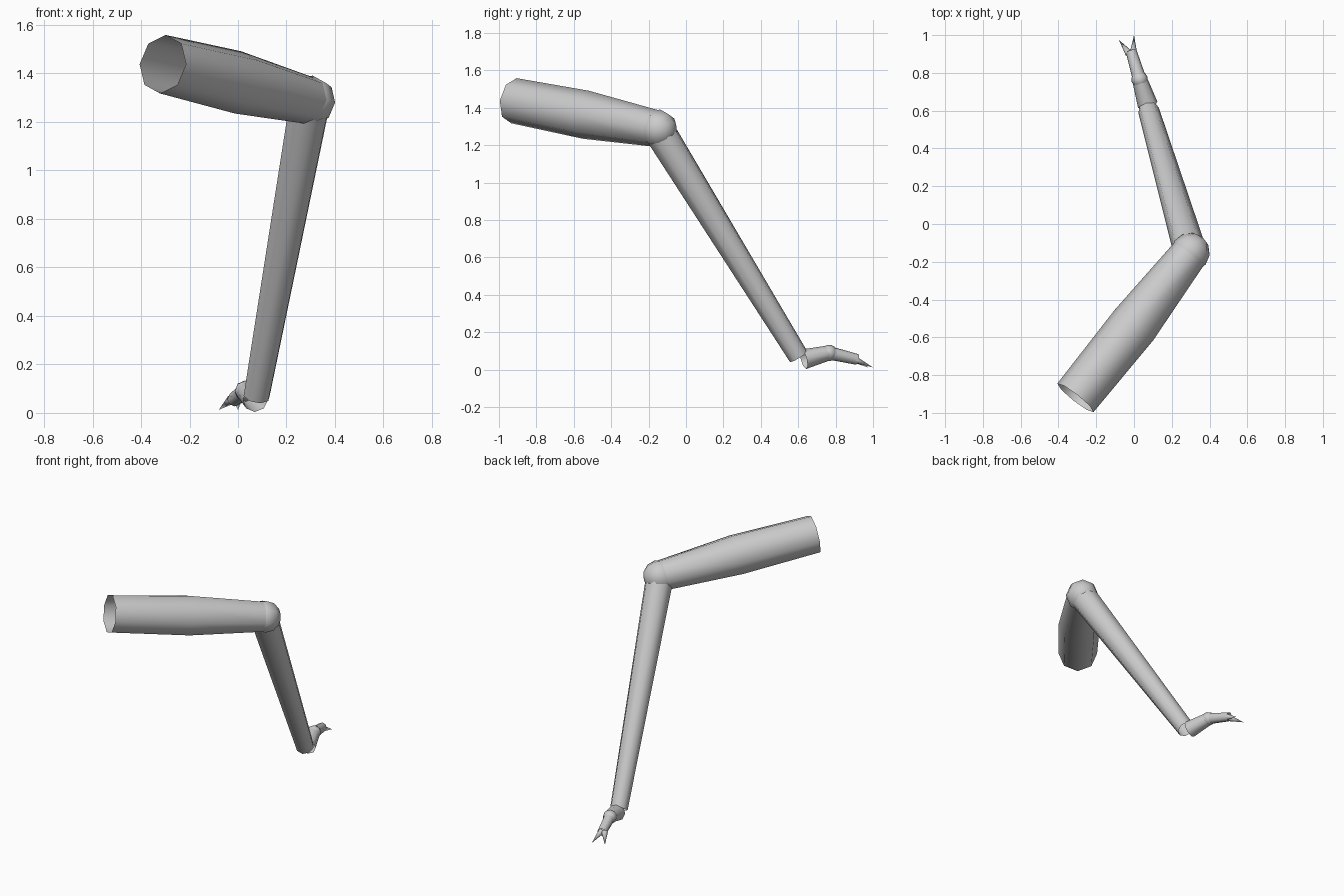
import bpy
import bmesh
import math
from mathutils import Vector

cube = bpy.data.objects.get("Cube")
if cube:
    bpy.data.objects.remove(cube, do_unlink=True)

grey = bpy.data.materials.new("shell grey")
grey.use_nodes = True
grey.diffuse_color = (0.6, 0.6, 0.6, 1)
grey.node_tree.nodes["Principled BSDF"].inputs["Base Color"].default_value = (0.6, 0.6, 0.6, 1)


def finish(name, bm):
    """Turn a bmesh into a smooth shaded object."""
    bmesh.ops.recalc_face_normals(bm, faces=bm.faces)
    mesh = bpy.data.meshes.new(name)
    bm.to_mesh(mesh)
    bm.free()
    mesh.materials.append(grey)
    mesh.shade_smooth()
    obj = bpy.data.objects.new(name, mesh)
    bpy.context.collection.objects.link(obj)
    return obj


def tube(name, stations, sides=8):
    """Open tube through (centre, radius) stations; radius 0 makes a tip."""
    bm = bmesh.new()
    axis = Vector(stations[-1][0]) - Vector(stations[0][0])
    turn = axis.to_track_quat('Z', 'Y')
    rings = []
    for centre, radius in stations:
        centre = Vector(centre)
        if radius == 0:
            rings.append([bm.verts.new(centre)] * sides)
            continue
        angles = [math.tau * i / sides for i in range(sides)]
        rings.append([bm.verts.new(centre + turn @ Vector(
            (radius * math.cos(a), radius * math.sin(a), 0))) for a in angles])
    for low, high in zip(rings, rings[1:]):
        for i in range(sides):
            j = (i + 1) % sides
            corners = [low[i], low[j], high[j], high[i]]
            bm.faces.new(list(dict.fromkeys(corners)))
    return finish(name, bm)


def ball(name, centre, radius, direction):
    """Low-poly joint with its poles along the limb."""
    bm = bmesh.new()
    bmesh.ops.create_uvsphere(bm, u_segments=8, v_segments=6, radius=radius)
    obj = finish(name, bm)
    obj.rotation_euler = Vector(direction).to_track_quat('Z', 'Y').to_euler()
    obj.location = centre
    return obj


hip = (-0.31, -0.92, 1.438)
thigh_middle = (0, -0.535, 1.363)
knee = (0.298, -0.15, 1.288)
ankle = (0.077, 0.602, 0.07)
toe_joint = (0.03, 0.765, 0.09)
toe_end = (-0.015, 0.915, 0.055)

# Upper and lower leg
tube("upper_leg", [(hip, 0.122), (thigh_middle, 0.13), (knee, 0.098)])
ball("knee_joint", knee, 0.104, Vector(knee) - Vector(hip))
tube("lower_leg", [(knee, 0.088), (ankle, 0.056)])

# Foot segments
tube("foot_base", [((0.073, 0.63, 0.056), 0.054), (toe_joint, 0.04)])
ball("toe_joint", toe_joint, 0.044, Vector(toe_end) - Vector(toe_joint))
tube("foot_tip", [(toe_joint, 0.036), (toe_end, 0.029)])

# Forked claw
for side, tip in (("right", (-0.08, 0.975, 0.012)), ("left", (0, 1, 0.012))):
    shift = 0.012 if side == "left" else -0.012
    base = Vector(toe_end) + Vector((shift, -0.012, 0))
    tube(side + "_claw", [(base, 0.02), (tip, 0)], sides=6)
